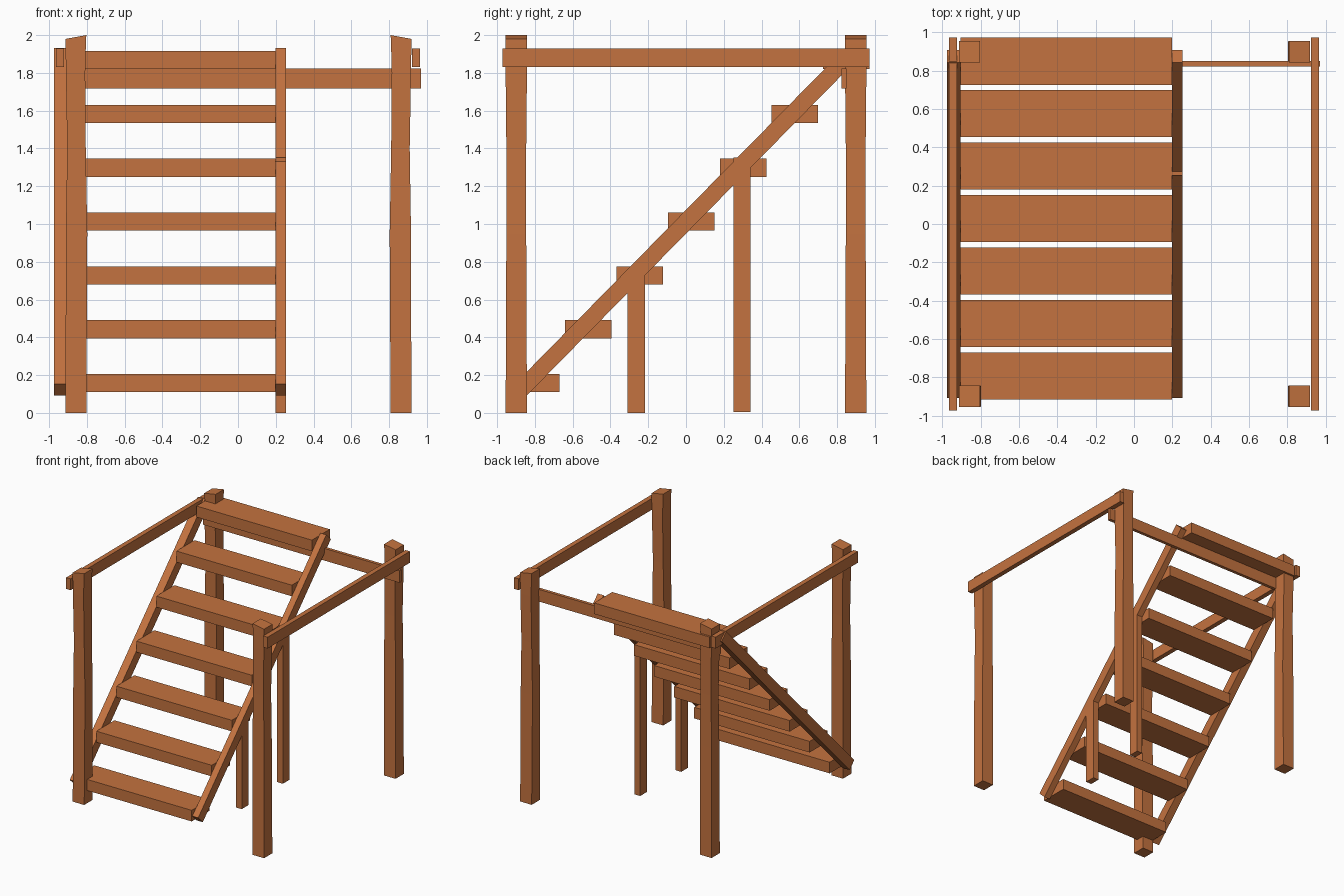
import bpy, bmesh, math
from mathutils import Matrix

if "Cube" in bpy.data.objects:
    bpy.data.objects.remove(bpy.data.objects["Cube"])

wood = bpy.data.materials.new("wood")
wood.diffuse_color = (0.55, 0.17, 0.05, 1)
wood.use_nodes = True
wood.node_tree.nodes["Principled BSDF"].inputs["Base Color"].default_value = wood.diffuse_color


def finish(name, bm):
    bmesh.ops.recalc_face_normals(bm, faces=bm.faces)
    me = bpy.data.meshes.new(name)
    bm.to_mesh(me)
    bm.free()
    me.materials.append(wood)
    ob = bpy.data.objects.new(name, me)
    bpy.context.collection.objects.link(ob)
    return ob


def box(name, x, y, z):
    """Box from (min, max) ranges."""
    bm = bmesh.new()
    bmesh.ops.create_cube(bm, size=1)
    for v in bm.verts:
        for i, (lo, hi) in enumerate((x, y, z)):
            v.co[i] = lo if v.co[i] < 0 else hi
    return finish(name, bm)


def post(name, side, y0):
    """Slightly crooked hand-hewn post, top sloping down to the outside."""
    # inner x, outer x, inner z, outer z
    rings = [(0.808, 0.918, 0, 0), (0.803, 0.916, 0.95, 0.95),
             (0.811, 0.909, 1.40, 1.40), (0.814, 0.916, 1.80, 1.80),
             (0.810, 0.918, 1.965, 1.955), (0.808, 0.918, 2.0, 1.98)]
    if side < 0:
        rings = [(a - 0.005, b - 0.005, c, d) for a, b, c, d in rings]
    bm = bmesh.new()
    loops = []
    for i, (a, b, za, zb) in enumerate(rings):
        d = 0.004 if i in (1, 2) else 0
        pts = [(a, y0 + d, za), (b, y0 + d, zb),
               (b, y0 + 0.113 - d, zb), (a, y0 + 0.113 - d, za)]
        loops.append([bm.verts.new((side * px, py, pz)) for px, py, pz in pts])
    for lo, hi in zip(loops, loops[1:]):
        for k in range(4):
            n = (k + 1) % 4
            bm.faces.new((lo[k], lo[n], hi[n], hi[k]))
    bm.faces.new(loops[0])
    bm.faces.new(loops[-1])
    return finish(name, bm)


# corner posts and side rails
for side, label in ((-1, "left"), (1, "right")):
    post(f"{label}_front_post", side, -0.955)
    post(f"{label}_back_post", side, 0.842)
    xs = sorted((side * 0.922, side * 0.964))
    box(f"{label}_rail", xs, (-0.972, 0.972), (1.832, 1.93))

# back cross beam
box("back_beam", (-0.91, 0.97), (0.822, 0.85), (1.717, 1.822))

# sloping stringers
angle = math.atan2(1.78, 1.75)
for label, x0, x1 in (("left", -0.975, -0.905), ("right", 0.198, 0.254)):
    ob = box(f"{label}_stringer", (x0, x1), (-1.248, 1.248), (-0.044, 0.044))
    ob.data.transform(Matrix.Translation((0, 0, 1.012)) @ Matrix.Rotation(angle, 4, 'X'))

# treads
for i in range(7):
    y, z = -0.915 + 0.2735 * i, 0.11 + 0.285 * i
    box(f"tread_{i + 1}", (-0.906, 0.198), (y, y + 0.246), (z, z + 0.096))

# short props under the right stringer
box("front_prop", (0.199, 0.253), (-0.31, -0.218), (0, 0.745))
box("middle_prop", (0.199, 0.253), (0.252, 0.342), (0.005, 1.352))
